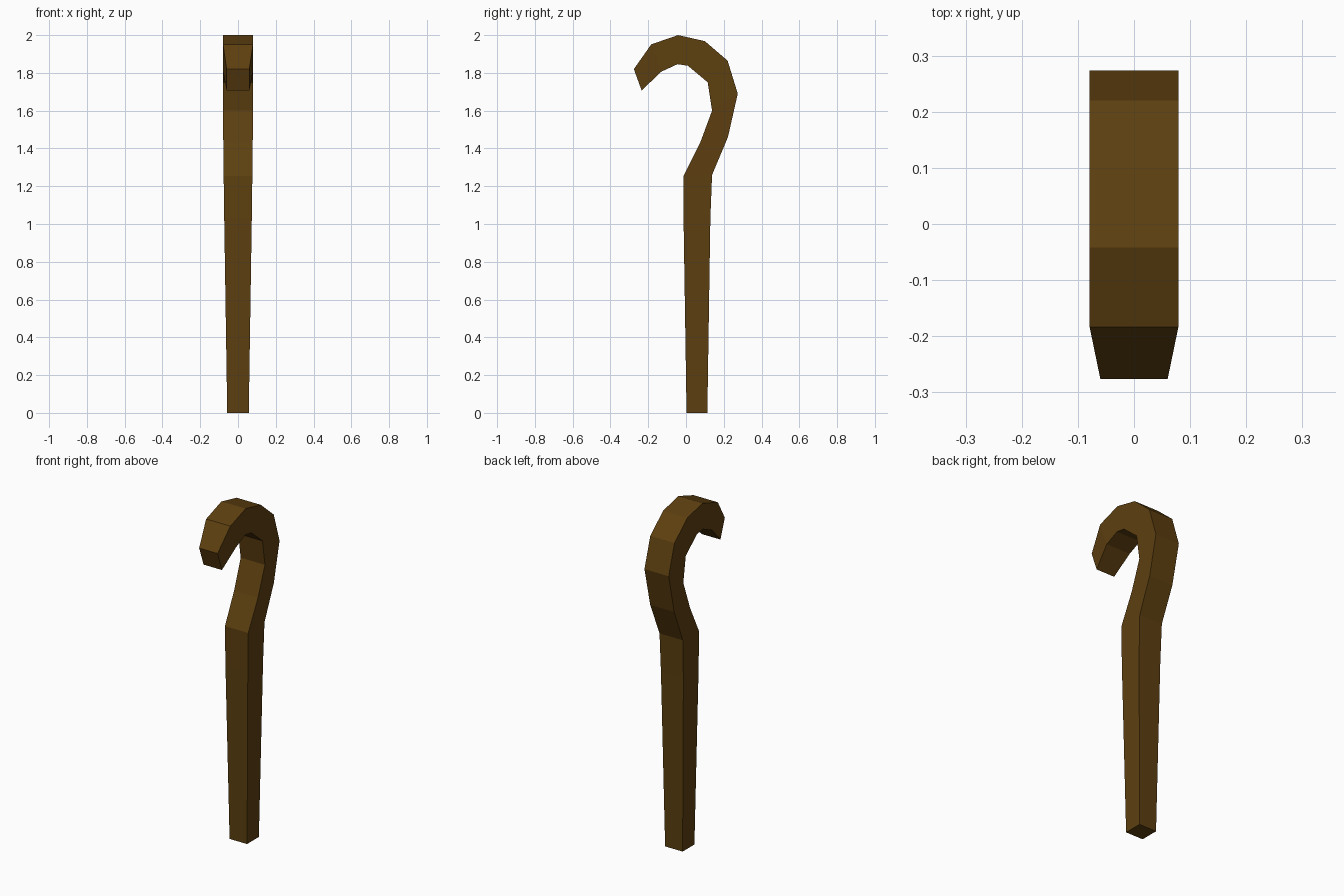
import bpy
import bmesh

default = bpy.data.objects.get("Cube")
if default:
    bpy.data.objects.remove(default, do_unlink=True)

# One flat wood colour
wood = bpy.data.materials.new("dark brown wood")
wood.use_nodes = True
colour = (0.11, 0.05, 0.005, 1)
wood.diffuse_color = colour
wood.node_tree.nodes["Principled BSDF"].inputs["Base Color"].default_value = colour

# Square cross-sections from foot to hook tip:
# (inner y, inner z), (outer y, outer z), half width
SECTIONS = [
    ((0.003, 0.0), (0.113, 0.0), 0.057),
    ((-0.013, 1.03), (0.129, 1.03), 0.073),
    ((-0.013, 1.255), (0.138, 1.26), 0.076),
    ((0.075, 1.43), (0.222, 1.46), 0.078),
    ((0.138, 1.6), (0.274, 1.69), 0.079),
    ((0.115, 1.75), (0.22, 1.865), 0.079),
    ((0.01, 1.838), (0.1, 1.968), 0.079),
    ((-0.045, 1.846), (-0.042, 2.0), 0.079),
    ((-0.13, 1.807), (-0.184, 1.951), 0.079),
    ((-0.235, 1.707), (-0.276, 1.82), 0.06),
]

# Sweep the sections into one closed staff with a curved hook
bm = bmesh.new()
rings = []
for inner, outer, w in SECTIONS:
    corners = [(-w, *inner), (w, *inner), (w, *outer), (-w, *outer)]
    rings.append([bm.verts.new(c) for c in corners])
for low, high in zip(rings, rings[1:]):
    for i in range(4):
        j = (i + 1) % 4
        bm.faces.new((low[i], low[j], high[j], high[i]))
bm.faces.new(rings[0][::-1])
bm.faces.new(rings[-1])
bmesh.ops.recalc_face_normals(bm, faces=bm.faces)

mesh = bpy.data.meshes.new("hooked_staff")
bm.to_mesh(mesh)
bm.free()
mesh.materials.append(wood)
staff = bpy.data.objects.new("hooked_staff", mesh)
bpy.context.collection.objects.link(staff)
